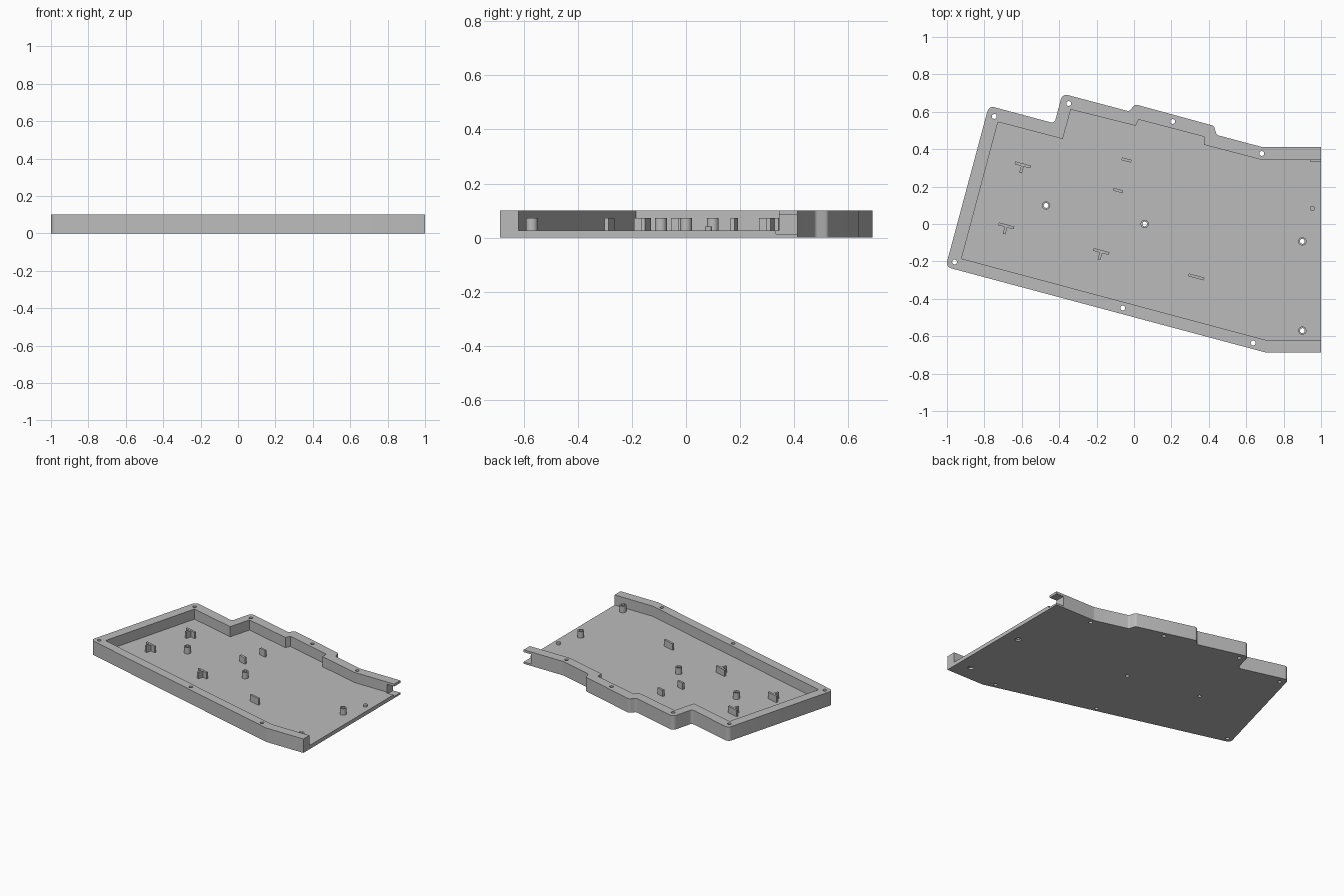
import bpy, bmesh, math
from mathutils import Vector, Matrix

if "Cube" in bpy.data.objects:
    bpy.data.objects.remove(bpy.data.objects["Cube"], do_unlink=True)

HEIGHT, FLOOR, POST_TOP = 0.10, 0.027, 0.073
TILT = math.radians(-15)

grey = bpy.data.materials.new("plain grey")
grey.use_nodes = True
grey.diffuse_color = (0.5, 0.5, 0.5, 1)
grey.node_tree.nodes["Principled BSDF"].inputs["Base Color"].default_value = (0.5, 0.5, 0.5, 1)


def rounded(corners, steps=6):
    """Turn (x, y, radius) corners into an outline with arcs."""
    out = []
    for i, (x, y, r) in enumerate(corners):
        p = Vector((x, y))
        if r == 0:
            out.append(p)
            continue
        a = (Vector(corners[i - 1][:2]) - p).normalized()
        b = (Vector(corners[(i + 1) % len(corners)][:2]) - p).normalized()
        half = a.angle(b) / 2
        centre = p + (a + b).normalized() * r / math.sin(half)
        start = p + a * r / math.tan(half) - centre
        end = p + b * r / math.tan(half) - centre
        sweep = math.atan2(start.x * end.y - start.y * end.x, start.dot(end))
        for k in range(steps + 1):
            out.append(centre + Matrix.Rotation(sweep * k / steps, 2) @ start)
    return out


def prism(name, outlines, z0, z1):
    """Extrude one or more flat outlines between two heights."""
    bm = bmesh.new()
    for pts in outlines:
        face = bm.faces.new([bm.verts.new((p[0], p[1], z0)) for p in pts])
        top = bmesh.ops.extrude_face_region(bm, geom=[face])["geom"]
        bmesh.ops.translate(bm, vec=(0, 0, z1 - z0),
                            verts=[v for v in top if isinstance(v, bmesh.types.BMVert)])
    bmesh.ops.recalc_face_normals(bm, faces=bm.faces)
    mesh = bpy.data.meshes.new(name)
    bm.to_mesh(mesh)
    bm.free()
    mesh.materials.append(grey)
    obj = bpy.data.objects.new(name, mesh)
    bpy.context.collection.objects.link(obj)
    return obj


def circle(x, y, r, n=24):
    return [(x + r * math.cos(math.tau * k / n), y + r * math.sin(math.tau * k / n)) for k in range(n)]


def box(x0, x1, y0, y1):
    return [(x0, y0), (x1, y0), (x1, y1), (x0, y1)]


def cut(target, outlines, z0, z1):
    """Subtract extruded outlines from a part."""
    cutter = prism("cutter", outlines, z0, z1)
    mod = target.modifiers.new("cut", "BOOLEAN")
    mod.operation, mod.solver, mod.object = "DIFFERENCE", "EXACT", cutter
    bpy.context.view_layer.objects.active = target
    bpy.ops.object.modifier_apply(modifier=mod.name)
    bpy.data.objects.remove(cutter, do_unlink=True)


def smooth(obj):
    bpy.ops.object.select_all(action="DESELECT")
    obj.select_set(True)
    bpy.context.view_layer.objects.active = obj
    bpy.ops.object.shade_smooth_by_angle(angle=math.radians(30))


# Tray with its stepped outline and open right-hand end
outer = [(-1.007, -0.229, .03), (0.704, -0.687, .03), (1, -0.687, 0), (1, 0.412, 0),
         (0.683, 0.412, .03), (0.442, 0.476, .02), (0.427, 0.525, .02), (0.005, 0.640, .02),
         (-0.025, 0.602, .02), (-0.383, 0.697, .03), (-0.425, 0.538, .02), (-0.776, 0.632, .03)]
inner = [(-0.922, -0.185), (0.70, -0.619), (1.1, -0.619), (1.1, 0.343), (0.683, 0.343),
         (0.373, 0.424), (0.373, 0.467), (0.025, 0.558), (0.008, 0.525), (-0.338, 0.612),
         (-0.381, 0.455), (-0.727, 0.545)]
tray = prism("case_tray", [rounded(outer)], 0, HEIGHT)
cut(tray, [inner], FLOOR, HEIGHT + .1)

# Connector slot at the back of the open end
cut(tray, [box(0.943, 1.1, 0.333, 0.5)], 0.013, 0.083)

# Screw holes through the rim and the standoffs
rim_holes = [(-0.747, 0.575), (-0.349, 0.644), (0.207, 0.548), (0.683, 0.377),
             (-0.959, -0.203), (-0.06, -0.449), (0.637, -0.636)]
posts = [(-0.47, 0.099), (0.057, 0), (0.9, -0.093), (0.9, -0.57)]
cut(tray, [circle(x, y, 0.013) for x, y in rim_holes + posts], -.1, .2)
cut(tray, [circle(x, y, 0.02) for x, y in posts[2:]], -.1, 0.012)
smooth(tray)

# Hollow standoffs and the short locating peg
for i, (x, y) in enumerate(posts):
    post = prism(f"standoff_{i + 1}", [circle(x, y, 0.022)], FLOOR - .003, POST_TOP)
    cut(post, [circle(x, y, 0.013)], -.1, .2)
    smooth(post)
smooth(prism("locating_peg", [circle(0.953, 0.083, 0.013)], FLOOR - .003, 0.042))


# Tilted support ribs, some with a stem making a T
def rib(name, x, y, length, stem):
    h, t = length / 2, 0.0075
    if stem:
        pts = [(-h, t), (-h, -t), (-t, -t), (-t, -.045), (t, -.045), (t, -t), (h, -t), (h, t)]
    else:
        pts = box(-h, h, -t, t)
    turn = Matrix.Rotation(TILT, 2)
    prism(name, [[turn @ Vector(p) + Vector((x, y)) for p in pts]], FLOOR - .003, POST_TOP)


for i, (x, y) in enumerate([(-0.595, 0.316), (-0.683, -0.01), (-0.175, -0.147)]):
    rib(f"t_rib_{i + 1}", x, y, 0.086, True)
for i, (x, y, length) in enumerate([(-0.04, 0.342, .053), (-0.085, 0.179, .053), (0.333, -0.283, .086)]):
    rib(f"straight_rib_{i + 1}", x, y, length, False)
